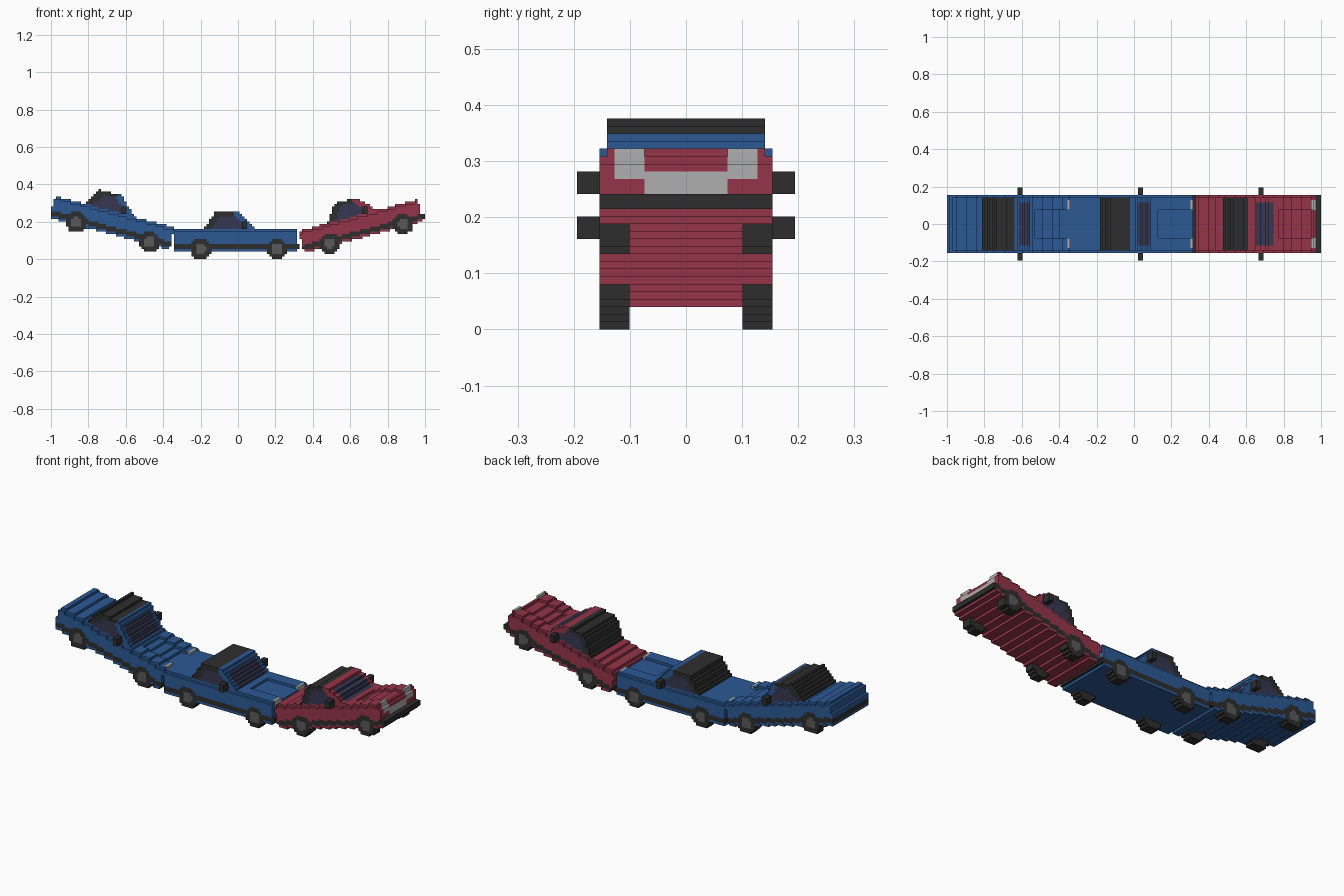
import bpy, bmesh, math

if "Cube" in bpy.data.objects:
    bpy.data.objects.remove(bpy.data.objects["Cube"], do_unlink=True)

V = 2 / 149            # edge of one building block


def material(name, rgb):
    m = bpy.data.materials.new(name)
    m.use_nodes = True
    m.diffuse_color = (*rgb, 1)
    m.node_tree.nodes["Principled BSDF"].inputs["Base Color"].default_value = (*rgb, 1)
    return m


BLUE = material("blue paint", (0.025, 0.10, 0.30))
RED = material("red paint", (0.30, 0.035, 0.065))
BLACK = material("black trim", (0.027, 0.027, 0.027))
GLASS = material("dark violet glass", (0.037, 0.037, 0.085))
HUB = material("hub grey", (0.10, 0.10, 0.10))
LAMP = material("light grey lamp", (0.43, 0.43, 0.43))


def car_block(u, y, w, paint):
    """Part and material at a point of an untilted car (u forward, w up, in blocks)."""
    y = abs(y)
    # wheels, flush with the body sides
    for hub in (-13.8, 16.4):
        d = math.hypot(u - hub, w - 4)
        if 8 <= y <= 11 and d < 4.15:
            return "wheels", HUB if d < 2.2 and y == 11 else BLACK
    # door mirrors
    if 11 < y <= 14:
        if abs(u - 3.4) < 1.1 and 12 <= w < 15:
            return "mirrors", BLACK
        return None
    # bumper strip around the body
    if 4 <= w < 6 and -24.5 < u < 25.4:
        return "body", BLACK if y == 11 or abs(u) > 23.5 else paint
    # body with a stepped shoulder and a sunken bonnet panel
    if 3 <= w < 12 and abs(u) < 24.5:
        if w > 11 and (y == 11 or (u > 10 and y <= 5)):
            return None
        if u > 23.3 and ((y <= 5 and 6 <= w < 9.5) or (6 <= y <= 9 and w >= 7.8)):
            return "lamps", LAMP
        return "body", paint
    # cabin with sloping ends
    if 12 <= w < 19 and y <= 10:
        t = (w - 12) / 7
        rear, front = -12.5 + 4.5 * t, 8 - 7 * t
        if rear < u < front:
            if y == 10 and w < 17.5 and rear + 3 < u < front - 3:
                return "windows", GLASS
            if y <= 8 and w < 17.5 and u > front - 3:
                return "windows", GLASS
            return "cabin", BLACK if u < -0.5 else paint
    return None


# name, paint, origin x, origin z, tilt
CARS = [("rear_car", BLUE, -52.2, 7.3, -15),
        ("middle_car", BLUE, -1, 0, 0),
        ("lead_car", RED, 50.9, 5.9, 15)]

# fill the block grid
blocks = {}
for name, paint, x0, z0, tilt in CARS:
    c, s = math.cos(math.radians(tilt)), math.sin(math.radians(tilt))
    for i in range(max(-74, int(x0) - 32), min(74, int(x0) + 32) + 1):
        for k in range(0, 28):
            dx, dz = i - x0, k + 0.5 - z0
            u, w = dx * c + dz * s, dz * c - dx * s
            for j in range(-14, 15):
                hit = car_block(u, j, w, paint)
                if hit and (i, j, k) not in blocks:
                    blocks[i, j, k] = (name + "_" + hit[0], hit[1])

# sides of a block: direction and corners
SIDES = []
for axis in range(3):
    for sign in (-1, 1):
        n = [0, 0, 0]
        n[axis] = sign
        quad = []
        for a, b in ((-1, -1), (1, -1), (1, 1), (-1, 1)):
            p = [0, 0, 0]
            p[axis] = sign
            p[(axis + 1) % 3], p[(axis + 2) % 3] = a, b
            quad.append(p)
        SIDES.append((n, quad if sign > 0 else quad[::-1]))

# one object per part, made of the exposed block sides only
parts = {}
for cell, (part, mat) in blocks.items():
    parts.setdefault(part, []).append((cell, mat))

for part, cells in parts.items():
    bm = bmesh.new()
    verts, mats = {}, []
    for (i, j, k), mat in cells:
        for n, quad in SIDES:
            if (i + n[0], j + n[1], k + n[2]) in blocks:
                continue
            corners = []
            for p in quad:
                key = (2 * i + p[0], 2 * j + p[1], 2 * k + 1 + p[2])
                if key not in verts:
                    verts[key] = bm.verts.new([q * V / 2 for q in key])
                corners.append(verts[key])
            if mat not in mats:
                mats.append(mat)
            bm.faces.new(corners).material_index = mats.index(mat)
    # merge flat runs of blocks
    bmesh.ops.dissolve_limit(bm, angle_limit=0.01, verts=bm.verts[:], edges=bm.edges[:],
                             delimit={'MATERIAL'})
    mesh = bpy.data.meshes.new(part)
    bm.to_mesh(mesh)
    bm.free()
    for m in mats:
        mesh.materials.append(m)
    bpy.context.collection.objects.link(bpy.data.objects.new(part, mesh))
